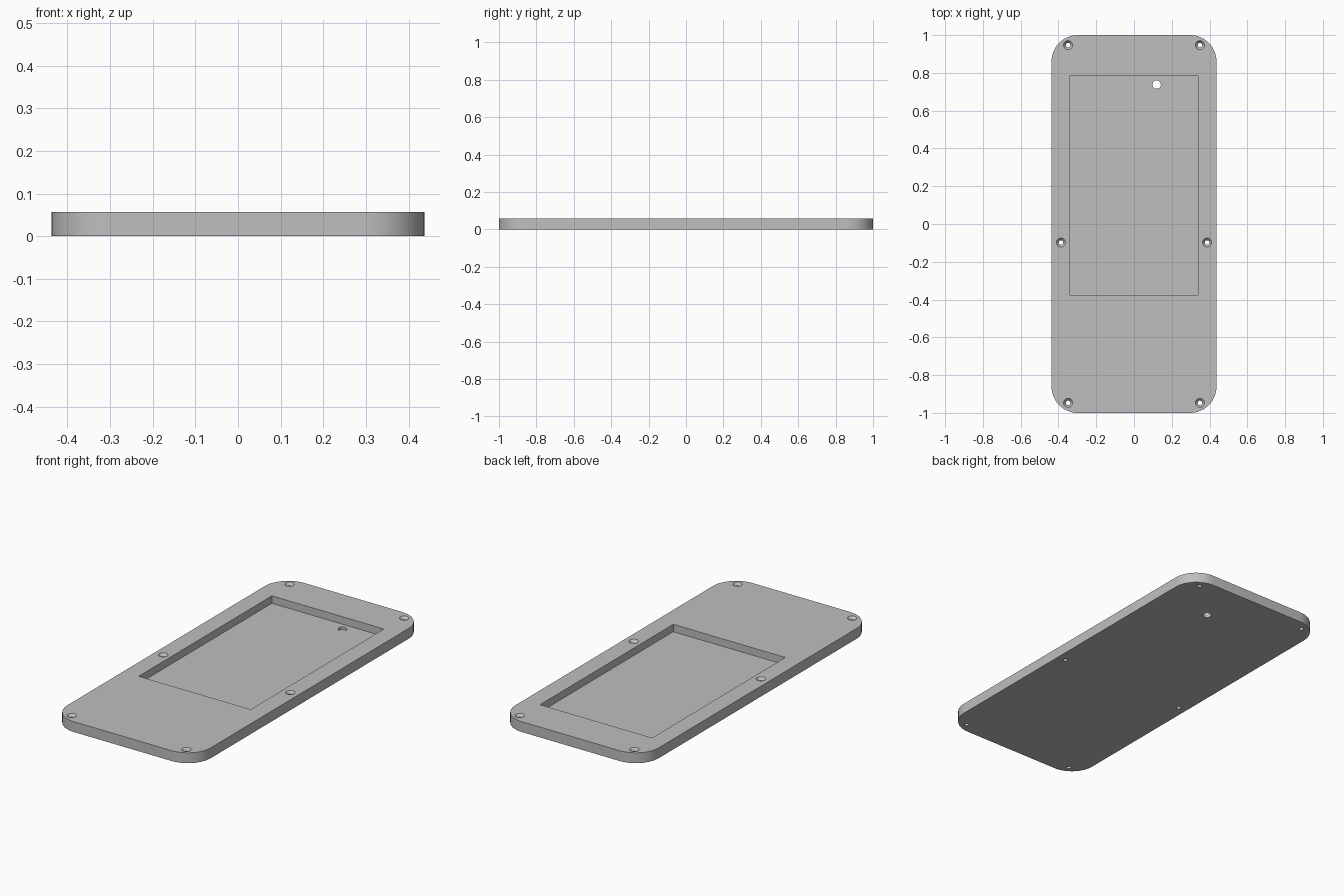
import bpy
import bmesh
from math import cos, sin, pi

cube = bpy.data.objects.get("Cube")
if cube:
    bpy.data.objects.remove(cube, do_unlink=True)

HALF_W, HALF_L, HEIGHT, CORNER = 0.437, 1.0, 0.057, 0.14
FLOOR = 0.016

grey = bpy.data.materials.new("plain grey")
grey.use_nodes = True
colour = (0.52, 0.52, 0.52, 1)
grey.diffuse_color = colour
grey.node_tree.nodes["Principled BSDF"].inputs["Base Color"].default_value = colour


def circle(x, y, r, n=32):
    return [(x + r * cos(2 * pi * i / n), y + r * sin(2 * pi * i / n)) for i in range(n)]


def rectangle(x0, y0, x1, y1):
    return [(x0, y0), (x1, y0), (x1, y1), (x0, y1)]


def rounded_rectangle(w, l, r, steps=16):
    pts = []
    for q, (sx, sy) in enumerate([(1, 1), (-1, 1), (-1, -1), (1, -1)]):
        for i in range(steps + 1):
            a = (q + i / steps) * pi / 2
            pts.append((sx * (w - r) + r * cos(a), sy * (l - r) + r * sin(a)))
    return pts


def loft(name, sections):
    """Closed solid through stacked outlines, listed bottom to top as (outline, z)."""
    bm = bmesh.new()
    rings = [[bm.verts.new((x, y, z)) for x, y in pts] for pts, z in sections]
    bm.faces.new(rings[0][::-1])
    bm.faces.new(rings[-1])
    n = len(rings[0])
    for low, high in zip(rings, rings[1:]):
        for i in range(n):
            j = (i + 1) % n
            bm.faces.new((low[i], low[j], high[j], high[i]))
    mesh = bpy.data.meshes.new(name)
    bm.to_mesh(mesh)
    bm.free()
    mesh.materials.append(grey)
    ob = bpy.data.objects.new(name, mesh)
    bpy.context.collection.objects.link(ob)
    return ob


def cut(target, cutter):
    cutter.hide_render = True
    mod = target.modifiers.new("cut", 'BOOLEAN')
    mod.operation = 'DIFFERENCE'
    mod.solver = 'EXACT'
    mod.object = cutter
    bpy.context.view_layer.objects.active = target
    bpy.ops.object.modifier_apply(modifier=mod.name)
    bpy.data.objects.remove(cutter, do_unlink=True)


# Base plate with rounded corners
outline = rounded_rectangle(HALF_W, HALF_L, CORNER)
plate = loft("base_plate", [(outline, 0), (outline, HEIGHT)])

# Rectangular pocket in the top
pocket = rectangle(-0.342, -0.375, 0.34, 0.783)
cut(plate, loft("pocket_cutter", [(pocket, FLOOR), (pocket, HEIGHT + 0.05)]))

# Round hole through the pocket floor
hole = circle(0.12, 0.738, 0.022)
cut(plate, loft("floor_hole_cutter", [(hole, -0.05), (hole, HEIGHT + 0.05)]))

# Countersunk screw holes, mirrored left and right
for x, y in [(0.349, 0.947), (0.387, -0.098), (0.349, -0.947)]:
    for side in (-1, 1):
        bore, head = circle(side * x, y, 0.012), circle(side * x, y, 0.024)
        cut(plate, loft("screw_hole_cutter", [
            (bore, -0.05), (bore, HEIGHT - 0.014),
            (head, HEIGHT), (head, HEIGHT + 0.05)]))

# Smooth the round walls, keep the edges crisp
bpy.ops.object.select_all(action='DESELECT')
plate.select_set(True)
bpy.context.view_layer.objects.active = plate
bpy.ops.object.shade_smooth_by_angle(angle=pi / 6)
